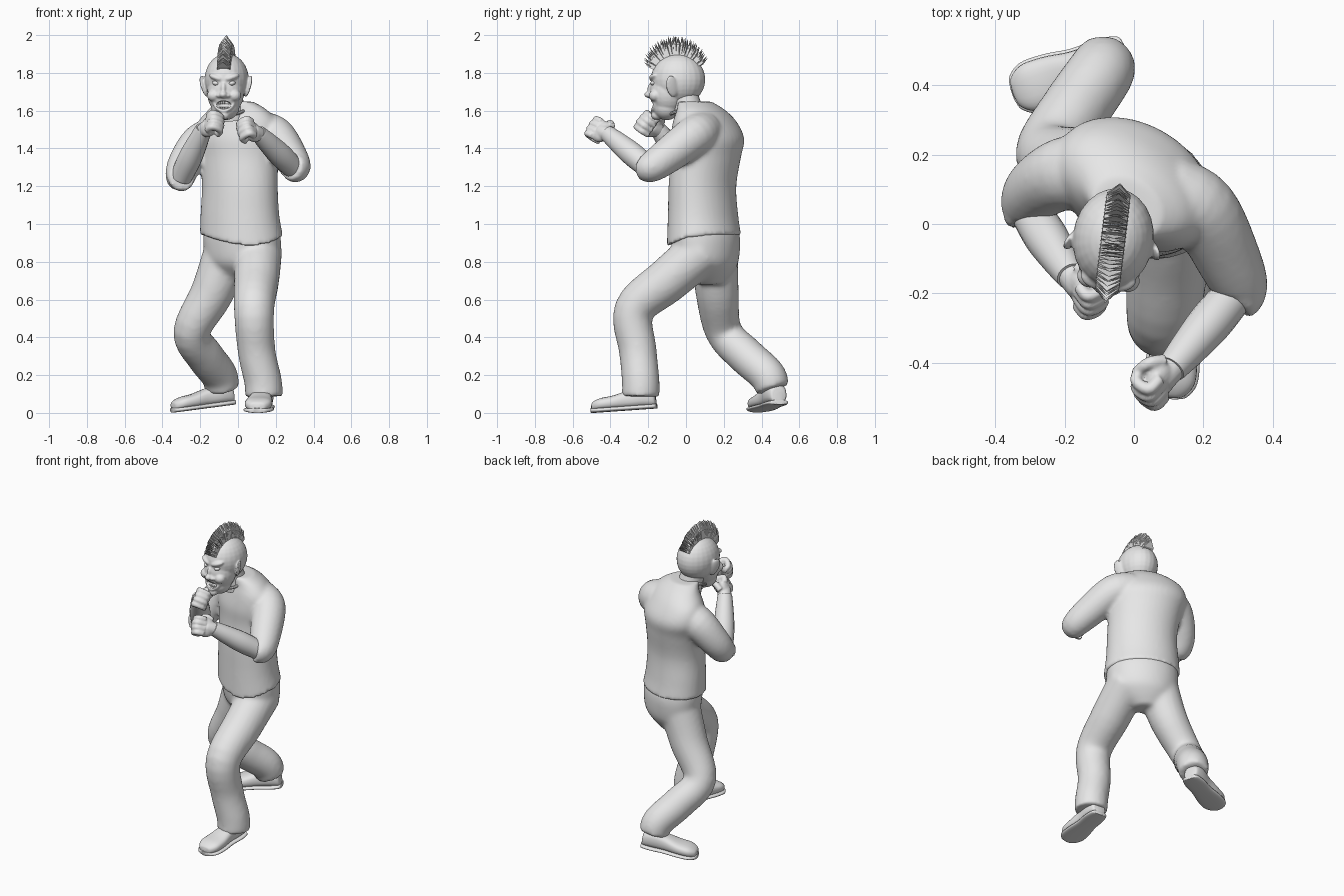
import bpy, bmesh, math, random
from math import sin, cos, pi, radians
from mathutils import Vector, Matrix, Euler

random.seed(4)
if "Cube" in bpy.data.objects:
    bpy.data.objects.remove(bpy.data.objects["Cube"])

grey = bpy.data.materials.new("plain grey")
grey.use_nodes = True
grey.diffuse_color = (0.8, 0.8, 0.8, 1)
grey.node_tree.nodes["Principled BSDF"].inputs["Base Color"].default_value = (0.8, 0.8, 0.8, 1)


def finish(name, bm, matrix=None, voxel=0, smooth=4, angle=40):
    """Turn a bmesh into an object; voxel melts overlapping parts into one skin."""
    bmesh.ops.recalc_face_normals(bm, faces=bm.faces)
    mesh = bpy.data.meshes.new(name)
    bm.to_mesh(mesh)
    bm.free()
    mesh.materials.append(grey)
    obj = bpy.data.objects.new(name, mesh)
    bpy.context.scene.collection.objects.link(obj)
    if matrix:
        obj.matrix_world = matrix
    bpy.ops.object.select_all(action='DESELECT')
    obj.select_set(True)
    bpy.context.view_layer.objects.active = obj
    bpy.ops.object.shade_smooth_by_angle(angle=radians(angle))
    if voxel:
        melt = obj.modifiers.new("melt", 'REMESH')
        melt.mode, melt.voxel_size, melt.use_smooth_shade = 'VOXEL', voxel, True
        relax = obj.modifiers.new("relax", 'SMOOTH')
        relax.factor, relax.iterations = 0.5, smooth
    return obj


def loft(bm, rings):
    rows = [[bm.verts.new(p) for p in ring] for ring in rings]
    n = len(rows[0])
    for a, b in zip(rows, rows[1:]):
        for i in range(n):
            j = (i + 1) % n
            bm.faces.new((a[i], a[j], b[j], b[i]))
    bm.faces.new(rows[0])
    bm.faces.new(rows[-1])


def spline(points, steps=5):
    """Smooth curve through stations of any dimension."""
    p = [Vector(q) for q in points]
    p = [p[0] * 2 - p[1]] + p + [p[-1] * 2 - p[-2]]
    out = []
    for a, b, c, d in zip(p, p[1:], p[2:], p[3:]):
        for k in range(steps):
            t = k / steps
            out.append(b + (c - a) * (t / 2) + (a * 2 - b * 5 + c * 4 - d) * (t * t / 2)
                       + (b * 3 - a - c * 3 + d) * (t ** 3 / 2))
    return out + [p[-2]]


def tube(bm, stations, ref=(1, 0, 0), sides=20):
    """Round limb through (x, y, z, radius) stations."""
    path = spline(stations)
    rings = []
    for i, s in enumerate(path):
        ahead, behind = path[min(i + 1, len(path) - 1)], path[max(i - 1, 0)]
        t = (ahead - behind).xyz.normalized()
        u = Vector(ref)
        u = (u - t * u.dot(t)).normalized()
        v = t.cross(u)
        rings.append([s.xyz + (u * cos(a) + v * sin(a)) * s.w
                      for a in (2 * pi * k / sides for k in range(sides))])
    loft(bm, rings)


def trunk(bm, stations, yaw=-31, dip=0, sides=40):
    """Twisted body through (z, x, y, half width, half depth) stations; dip lowers the front hem."""
    turn = Matrix.Rotation(radians(yaw), 3, 'Z')
    rings = []
    for i, (z, x, y, rx, ry) in enumerate(spline(stations)):
        ring = []
        for k in range(sides):
            a = 2 * pi * k / sides
            p = turn @ Vector((rx * cos(a), ry * sin(a), 0))
            drop = dip * max(0, 1 - i / 5) * max(0, -p.y / ry) ** 2
            ring.append(p + Vector((x, y, z - drop)))
        rings.append(ring)
    loft(bm, rings)


def blob(bm, loc, size, rot=(0, 0, 0)):
    m = Matrix.LocRotScale(Vector(loc), Euler([radians(r) for r in rot]), Vector(size))
    bmesh.ops.create_uvsphere(bm, u_segments=24, v_segments=16, radius=1, matrix=m)


# Shirt: trunk with two sleeves
bm = bmesh.new()
trunk(bm, [(.94, .018, .095, .232, .182), (1.05, .01, .09, .22, .172),
           (1.2, .01, .087, .212, .166), (1.35, .005, .105, .222, .17),
           (1.45, 0, .113, .245, .174), (1.54, -.002, .1, .228, .142),
           (1.605, -.002, .078, .168, .108), (1.648, -.02, .045, .105, .085)], dip=.05)
tube(bm, [(.1, .09, 1.49, .11), (.195, .04, 1.465, .106), (.272, -.1, 1.36, .094),
          (.304, -.185, 1.302, .082), (.28, -.226, 1.305, .07)], (0, 0, 1))
tube(bm, [(-.1, .15, 1.46, .115), (-.2, .145, 1.425, .106), (-.28, .1, 1.32, .092),
          (-.305, .05, 1.25, .08), (-.295, .01, 1.25, .07)], (0, 1, 0))
finish("shirt", bm, voxel=.012, smooth=5)

# Collar and neck
bm = bmesh.new()
tube(bm, [(-.042 + .078 * cos(a), -.01 + .074 * sin(a), 1.612 + .03 * sin(a), .009)
          for a in (2 * pi * k / 16 for k in range(17))], (0, 0, 1), 8)
finish("collar", bm)
bm = bmesh.new()
tube(bm, [(-.03, .02, 1.56, .08), (-.045, 0, 1.65, .073), (-.058, -.03, 1.73, .078)])
finish("neck", bm)

# Trousers: hips with two legs
bm = bmesh.new()
trunk(bm, [(.68, .01, .13, .08, .06), (.74, .018, .12, .16, .115), (.8, .024, .108, .205, .155),
           (.9, .022, .105, .218, .168), (.97, .02, .1, .215, .165)])
tube(bm, [(.11, .09, .86, .125), (.098, -.1, .7, .12), (.085, -.275, .545, .107),
          (.098, -.255, .33, .1), (.132, -.24, .17, .1), (.138, -.24, .085, .1)])
tube(bm, [(-.055, .15, .86, .125), (-.135, .165, .64, .115), (-.245, .2, .43, .098),
          (-.175, .32, .3, .1), (-.1, .43, .2, .097), (-.085, .46, .125, .09)])
finish("trousers", bm, voxel=.013, smooth=8)


# Shoes: rounded upper on a flat sole, toe towards -y
def shoe_part(bm, bottom, top, grow):
    rings = []
    for y, w, h in spline([(.145, .02, .07), (.135, .045, .1), (.08, .058, .12), (0, .058, .105),
                           (-.08, .07, .085), (-.15, .07, .075), (-.19, .045, .058), (-.2, .015, .04)]):
        z1 = top or h
        ring = []
        for k in range(24):
            c, s = cos(2 * pi * k / 24), sin(2 * pi * k / 24)
            x = math.copysign(abs(c) ** .75, c) * (w + grow)
            z = math.copysign(abs(s) ** .75, s) * (z1 - bottom) / 2
            ring.append((x, y * (1 + grow * 3), (z1 + bottom) / 2 + z))
        rings.append(ring)
    loft(bm, rings)


for side, loc, rot in (("left", (.122, -.3, .013), (4, 0, -6)),
                       ("right", (-.158, .445, .026), (7, 0, -70))):
    place = Matrix.LocRotScale(Vector(loc), Euler([radians(r) for r in rot]), None)
    for part, size in (("shoe", (.012, 0, 0)), ("sole", (0, .026, .007))):
        bm = bmesh.new()
        shoe_part(bm, *size)
        finish(side + "_" + part, bm, place, angle=50)

# Forearms and fists
for side, elbow, wrist, grip, back, thumb in (
        ("left", (.295, -.195, 1.295), (.118, -.405, 1.47), (.025, -.5, 1.512), (.6, -.5, .45), -1),
        ("right", (-.3, .035, 1.25), (-.188, -.14, 1.49), (-.1, -.245, 1.555), (-.6, -.5, .4), 1)):
    e, w = Vector(elbow), Vector(wrist)
    bm = bmesh.new()
    tube(bm, [(*e, .058), (*e.lerp(w, .4), .063), (*e.lerp(w, .75), .055),
              (*w, .046), (*e.lerp(w, 1.06), .043)], (0, 0, 1))
    finish(side + "_forearm", bm)

    x = (Vector(grip) - w).normalized()
    z = Vector(back)
    z = (z - x * z.dot(x)).normalized()
    frame = Matrix((x, z.cross(x), z)).transposed().to_4x4()
    frame.translation = w
    bm = bmesh.new()
    tube(bm, [(-.01, 0, 0, .037), (.03, 0, 0, .04), (.06, 0, 0, .04)], (0, 1, 0))
    blob(bm, (.06, 0, 0), (.055, .058, .036))
    for k in range(4):
        y, reach = (k - 1.5) * .028, .126 - .006 * abs(k - 1.3)
        tube(bm, [(.075, y, .022, .018), (reach, y, .02, .0175),
                  (reach, y, -.03, .016), (.075, y, -.042, .015)], (0, 1, 0), 10)
    tube(bm, [(.025, thumb * .045, -.005, .02), (.065, thumb * .064, -.025, .018),
              (.1, thumb * .035, -.05, .015)], (0, 0, 1), 10)
    finish(side + "_fist", bm, frame @ Matrix.Scale(1.05, 4), voxel=.006, smooth=2)

# Head: skull, jaw and features melted together
head_place = Matrix.LocRotScale(Vector((-.06, -.045, 1.765)), Euler((0, 0, radians(-7))), None)
bm = bmesh.new()
blob(bm, (0, .003, 0), (.117, .145, .137))
blob(bm, (0, -.05, -.07), (.098, .098, .12))
blob(bm, (0, -.058, -.145), (.075, .075, .07))
blob(bm, (0, -.11, -.19), (.03, .03, .024))
blob(bm, (0, -.138, -.045), (.015, .022, .035), (-15, 0, 0))
blob(bm, (0, -.15, -.08), (.022, .027, .019))
for s in (-1, 1):
    blob(bm, (s * .055, -.112, -.085), (.036, .034, .032))
    blob(bm, (s * .042, -.122, .012), (.042, .024, .016), (0, s * -18, s * 20))
    blob(bm, (s * .022, -.141, -.085), (.017, .018, .013))
    blob(bm, (s * .118, -.015, -.035), (.011, .032, .06), (14, s * 12, s * 25))
tube(bm, [(.052 * cos(a), -.134 + .02 * cos(a) ** 2, -.138 + .028 * sin(a) + .016 * cos(a) ** 2, .009)
          for a in (2 * pi * k / 16 for k in range(17))], (0, 1, 0), 8)
head = finish("head", bm, head_place, voxel=.006, smooth=3)

# Open mouth cut, with two rows of teeth
bm = bmesh.new()
blob(bm, (0, -.145, -.135), (.044, .045, .022))
cutter = finish("mouth_cutter", bm, head_place)
cutter.hide_render = cutter.hide_viewport = True
cut = head.modifiers.new("mouth", 'BOOLEAN')
cut.operation, cut.object = 'DIFFERENCE', cutter
bm = bmesh.new()
for row in (-.122, -.153):
    for k in range(-3, 4):
        spot = Vector((k * .011, -.12 + .0013 * k * k, row))
        bmesh.ops.create_cube(bm, size=1, matrix=Matrix.LocRotScale(spot, None, Vector((.01, .012, .014))))
finish("teeth", bm, head_place)

# Eyes
bm = bmesh.new()
for s in (-1, 1):
    blob(bm, (s * .042, -.12, -.02), (.02, .02, .013), (0, s * -12, 0))
finish("eyes", bm, head_place)

# Mohawk: a fan of folded pointed blades
bm = bmesh.new()
count = 40
for i in range(count):
    t = i / (count - 1)
    a = radians(25 + t * 122 + random.uniform(-1, 1))
    tip = .21 - .012 * t + .03 * sin(pi * t) + random.uniform(-.006, .003)
    out, along = Vector((0, -cos(a), sin(a))), Vector((0, -sin(a), -cos(a)))
    fold = along * (.01 * (1 if t > .5 else -1))
    rings = []
    for thick in (-.004, .004):
        outline = [(-.036, .11, 0), (0, .11, 1), (.036, .11, 0),
                   (.034, tip - .045, 0), (0, tip, 1), (-.034, tip - .045, 0)]
        rings.append([Vector((x, 0, 0)) + out * r + fold * f + along * (thick if r < tip else 0)
                      for x, r, f in outline])
    loft(bm, rings)
bmesh.ops.remove_doubles(bm, verts=bm.verts, dist=.00001)
bmesh.ops.triangulate(bm, faces=bm.faces)
finish("mohawk", bm, head_place, angle=15)
